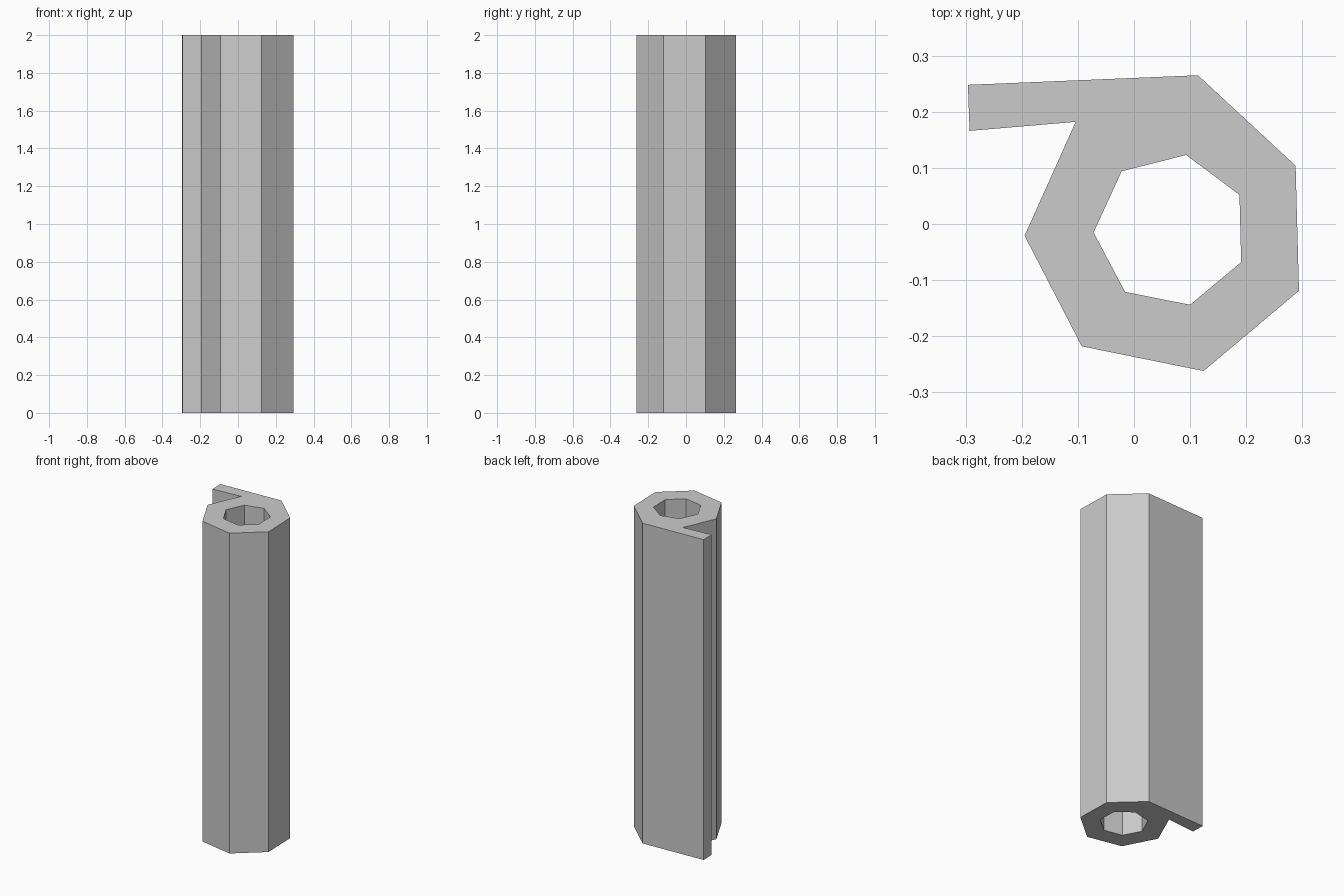
import bpy, bmesh
from mathutils import Vector

cube = bpy.data.objects.get("Cube")
if cube:
    bpy.data.objects.remove(cube, do_unlink=True)

HEIGHT = 2.0

# Matching corners of the heptagonal tube, clockwise from the back
OUTER = [(.114, .265), (.288, .104), (.294, -.119), (.124, -.262),
         (-.093, -.218), (-.195, -.021), (-.104, .182)]
INNER = [(.093, .123), (.188, .052), (.191, -.068), (.100, -.144),
         (-.016, -.121), (-.072, -.015), (-.022, .094)]
# Free end of the flange that runs on from the back face
FLANGE_END = [(-.293, .166), (-.296, .248)]

grey = bpy.data.materials.new("plain_grey")
grey.use_nodes = True
colour = (.6, .6, .6, 1)
grey.diffuse_color = colour
grey.node_tree.nodes["Principled BSDF"].inputs["Base Color"].default_value = colour

bm = bmesh.new()


def add_corners(points):
    return [bm.verts.new((x, y, 0)) for x, y in points]


outer, inner, flange = map(add_corners, (OUTER, INNER, FLANGE_END))

# Cross-section: a ring of wall panels plus the flange
panels = []
for i in range(len(outer)):
    j = (i + 1) % len(outer)
    panels.append(bm.faces.new((outer[i], outer[j], inner[j], inner[i])))
panels.append(bm.faces.new((outer[-1], flange[0], flange[1], outer[0])))

# Extrude the section to full height, keeping the bottom cap
ext = bmesh.ops.extrude_face_region(bm, geom=panels, use_keep_orig=True)
top = [g for g in ext["geom"] if isinstance(g, bmesh.types.BMVert)]
bmesh.ops.translate(bm, verts=top, vec=Vector((0, 0, HEIGHT)))

# Merge the flat panels of each cap
bmesh.ops.recalc_face_normals(bm, faces=bm.faces)
bmesh.ops.dissolve_limit(bm, angle_limit=.01, verts=bm.verts, edges=bm.edges)
bmesh.ops.recalc_face_normals(bm, faces=bm.faces)

mesh = bpy.data.meshes.new("flanged_tube")
bm.to_mesh(mesh)
bm.free()
mesh.materials.append(grey)
tube = bpy.data.objects.new("flanged_tube", mesh)
bpy.context.collection.objects.link(tube)
